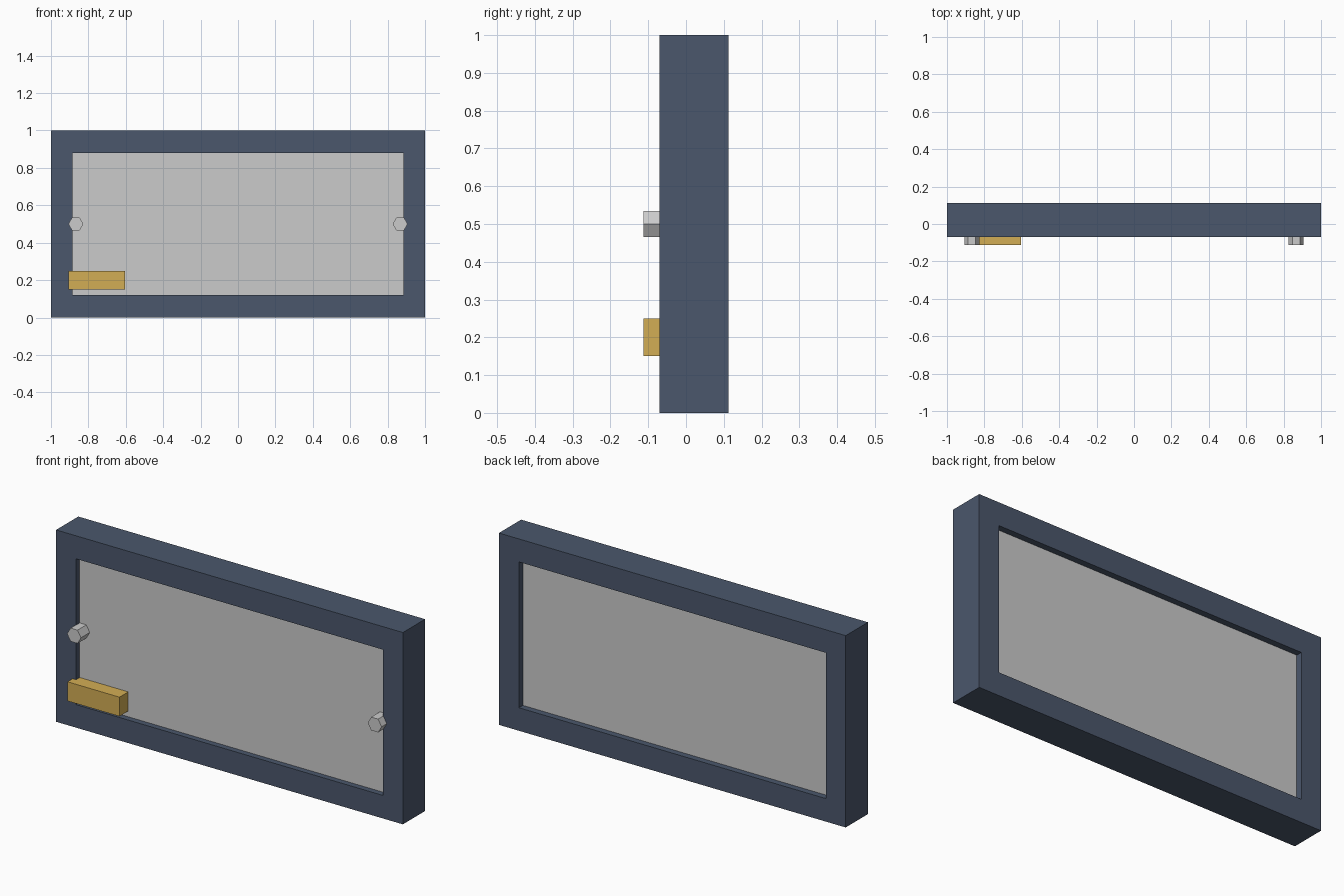
import bpy, bmesh
from math import pi

if "Cube" in bpy.data.objects:
    bpy.data.objects.remove(bpy.data.objects["Cube"])


def material(name, rgb):
    m = bpy.data.materials.new(name)
    m.diffuse_color = (*rgb, 1)
    m.use_nodes = True
    m.node_tree.nodes["Principled BSDF"].inputs["Base Color"].default_value = m.diffuse_color
    return m


def box(name, lo, hi, mat=None):
    bpy.ops.mesh.primitive_cube_add(size=1, location=[(a + b) / 2 for a, b in zip(lo, hi)])
    o = bpy.context.object
    o.name = name
    o.scale = [b - a for a, b in zip(lo, hi)]
    bpy.ops.object.transform_apply(location=False, rotation=False, scale=True)
    if mat:
        o.data.materials.append(mat)
    return o


navy = material("navy", (0.07, 0.095, 0.15))
gold = material("gold", (0.65, 0.42, 0.09))

FRONT, BACK = -0.07, 0.1125      # frame faces
PANEL_FRONT, PANEL_BACK = -0.04, 0.08
IN_X, IN_LO, IN_HI = 0.885, 0.12, 0.88

# Frame: rectangular rings at front and back, bridged into a closed tube
bm = bmesh.new()
rings = []
for y in (FRONT, BACK):
    for w, lo, hi in ((1, 0, 1), (IN_X, IN_LO, IN_HI)):
        rings.append([bm.verts.new((x, y, z)) for x, z in
                      ((-w, lo), (w, lo), (w, hi), (-w, hi))])
fo, fi, bo, bi = rings
for a, b in ((fo, fi), (fi, bi), (bi, bo), (bo, fo)):
    for i in range(4):
        j = (i + 1) % 4
        bm.faces.new((a[i], a[j], b[j], b[i]))
bmesh.ops.recalc_face_normals(bm, faces=bm.faces)
mesh = bpy.data.meshes.new("frame")
bm.to_mesh(mesh)
bm.free()
mesh.materials.append(navy)
bpy.context.collection.objects.link(bpy.data.objects.new("frame", mesh))

# Inset panel, recessed on both sides
box("panel", (-IN_X, PANEL_FRONT, IN_LO), (IN_X, PANEL_BACK, IN_HI))

# Gold label block, seated on the panel
box("label_block", (-0.905, -0.1125, 0.15), (-0.605, PANEL_FRONT + 0.005, 0.25), gold)

# Hexagonal bolts, points facing sideways
depth = PANEL_FRONT + 0.005 + 0.1125
for side, x in (("left", -0.867), ("right", 0.867)):
    bpy.ops.mesh.primitive_cylinder_add(vertices=6, radius=0.04, depth=depth,
                                        location=(x, -0.1125 + depth / 2, 0.5))
    o = bpy.context.object
    o.name = side + "_bolt"
    o.rotation_euler = (pi / 2, pi / 6, 0)
    o.rotation_mode = 'XYZ'
    # turn about the bolt axis first so a point faces sideways
    o.rotation_euler = (pi / 2, 0, 0)
    for v in o.data.vertices:
        v.co.x, v.co.y = v.co.y, -v.co.x
